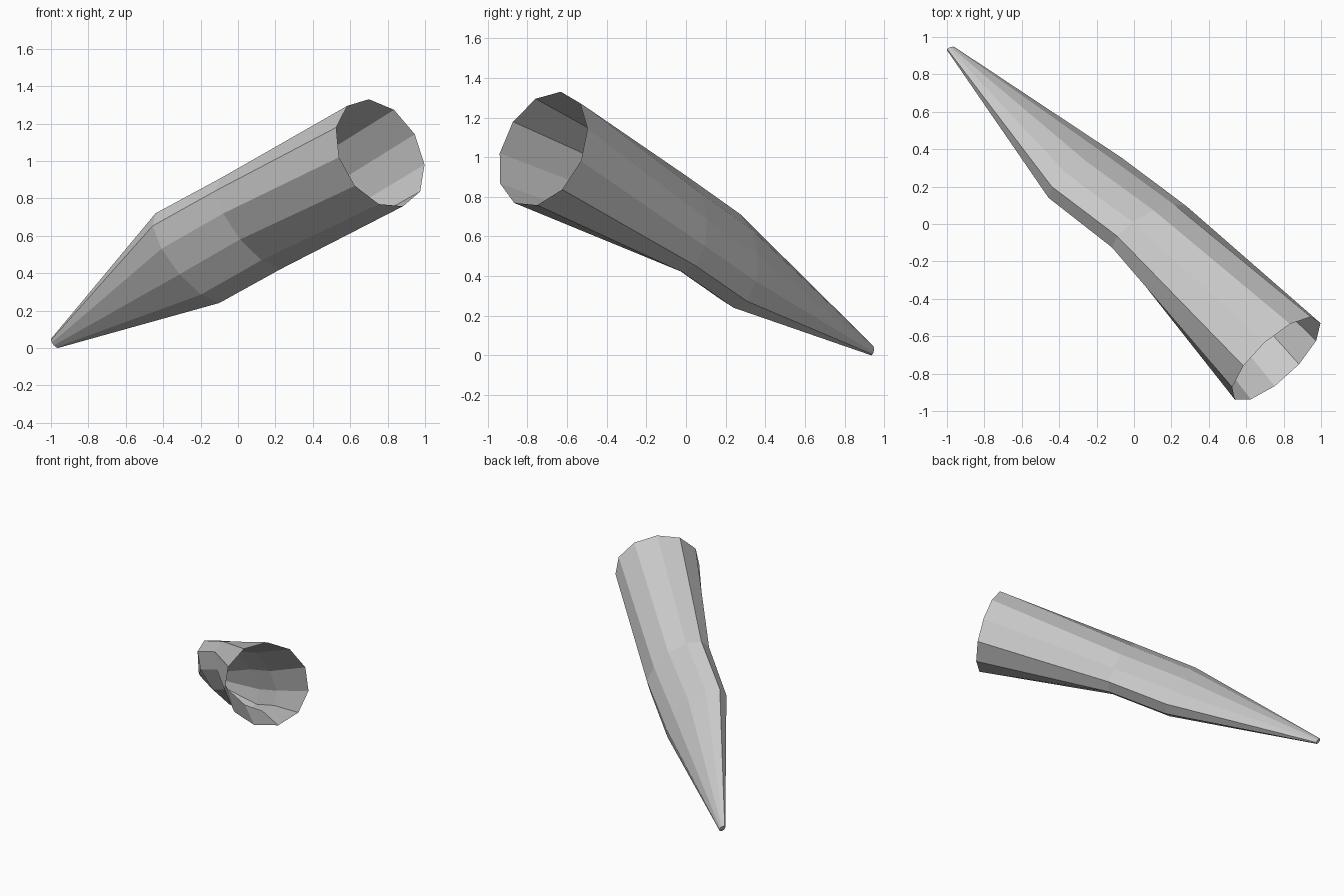
import bpy, bmesh
from math import sin, cos, tau
from mathutils import Vector

if "Cube" in bpy.data.objects:
    bpy.data.objects.remove(bpy.data.objects["Cube"])

SIDES = 11

# Cross-sections from open mouth to tip: centre, first half-axis, second half-axis
SECTIONS = [
    ((0.76, -0.722, 1.041), (-0.06, 0.09, 0.289), (-0.231, -0.207, 0.02)),
    ((0.086, -0.024, 0.668), (-0.094, 0.034, 0.232), (-0.181, -0.127, 0.085)),
    ((-0.254, 0.238, 0.484), (-0.11, 0.034, 0.23), (-0.173, -0.123, 0.08)),
    ((-0.979, 0.937, 0.026), (-0.012, 0.005, 0.025), (-0.018, -0.010, 0.006)),
]


def add_ring(bm, centre, u, v):
    c, u, v = Vector(centre), Vector(u), Vector(v)
    angles = [tau * i / SIDES for i in range(SIDES)]
    return [bm.verts.new(c + u * cos(a) + v * sin(a)) for a in angles]


# Hollow bent horn: loft the sections, leave the mouth open, close the tip
bm = bmesh.new()
rings = [add_ring(bm, *s) for s in SECTIONS]
for a, b in zip(rings, rings[1:]):
    for i in range(SIDES):
        j = (i + 1) % SIDES
        bm.faces.new((a[i], a[j], b[j], b[i]))
bm.faces.new(rings[-1])
bmesh.ops.recalc_face_normals(bm, faces=bm.faces)

mesh = bpy.data.meshes.new("horn")
bm.to_mesh(mesh)
bm.free()
bpy.context.collection.objects.link(bpy.data.objects.new("horn", mesh))
